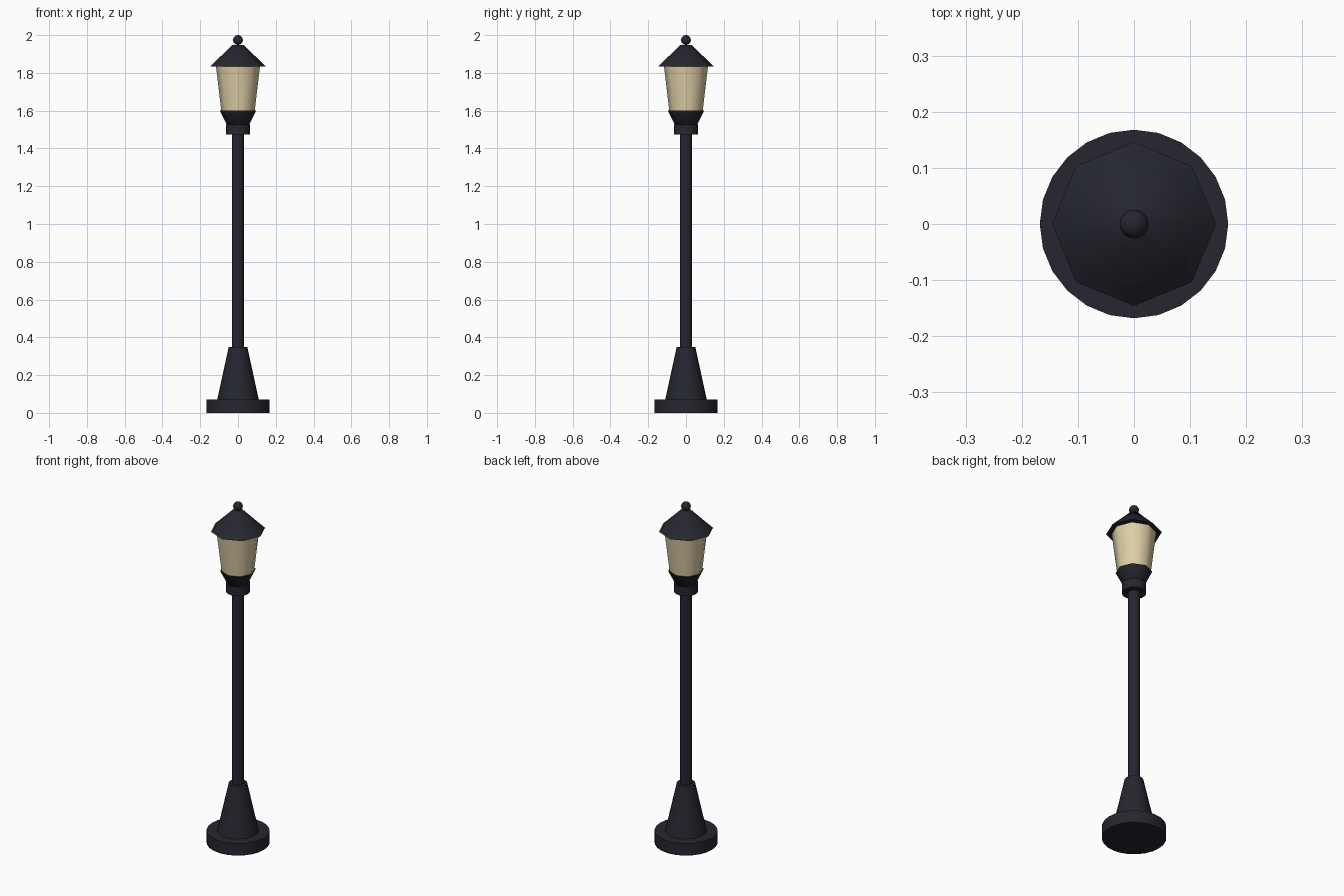
import bpy, bmesh, math

if "Cube" in bpy.data.objects:
    bpy.data.objects.remove(bpy.data.objects["Cube"])


def colour(name, rgb):
    m = bpy.data.materials.new(name)
    m.diffuse_color = (*rgb, 1)
    m.use_nodes = True
    m.node_tree.nodes["Principled BSDF"].inputs["Base Color"].default_value = m.diffuse_color
    return m


IRON = colour("dark_iron", (0.019, 0.019, 0.029))
GLASS = colour("warm_glass", (0.75, 0.63, 0.39))


def finish(obj, mat, angle):
    obj.data.materials.append(mat)
    bpy.ops.object.select_all(action='DESELECT')
    obj.select_set(True)
    bpy.context.view_layer.objects.active = obj
    bpy.ops.object.shade_smooth_by_angle(angle=math.radians(angle))
    return obj


def lathe(name, profile, sides, mat, angle=50):
    """Turn a list of (radius, z) points around z, with capped ends."""
    bm = bmesh.new()
    rings = [[bm.verts.new((r * math.cos(2 * math.pi * i / sides),
                            r * math.sin(2 * math.pi * i / sides), z))
              for i in range(sides)] for r, z in profile]
    for a, b in zip(rings, rings[1:]):
        for i in range(sides):
            j = (i + 1) % sides
            bm.faces.new((a[i], a[j], b[j], b[i]))
    bm.faces.new(rings[0][::-1])
    bm.faces.new(rings[-1])
    me = bpy.data.meshes.new(name)
    bm.to_mesh(me)
    bm.free()
    obj = bpy.data.objects.new(name, me)
    bpy.context.collection.objects.link(obj)
    return finish(obj, mat, angle)


# Foot and post
lathe("base_disc", [(0.168, 0), (0.168, 0.07)], 24, IRON)
lathe("tapered_plinth", [(0.11, 0.07), (0.049, 0.35)], 24, IRON)
lathe("post", [(0.032, 0.34), (0.032, 1.49)], 16, IRON)
lathe("collar", [(0.064, 1.475), (0.064, 1.528)], 24, IRON)

# Eight-sided lantern
lathe("lantern_cup", [(0.045, 1.52), (0.06, 1.528), (0.096, 1.60)], 8, IRON)
lathe("lantern_glass", [(0.088, 1.595), (0.117, 1.84)], 8, GLASS)
lathe("lantern_roof", [(0.146, 1.835), (0.116, 1.864), (0.03, 1.948)], 8, IRON)

# Ball on the roof
bpy.ops.mesh.primitive_uv_sphere_add(segments=16, ring_count=10, radius=0.026,
                                     location=(0, 0, 1.974))
ball = bpy.context.object
ball.name = "finial_ball"
finish(ball, IRON, 60)
